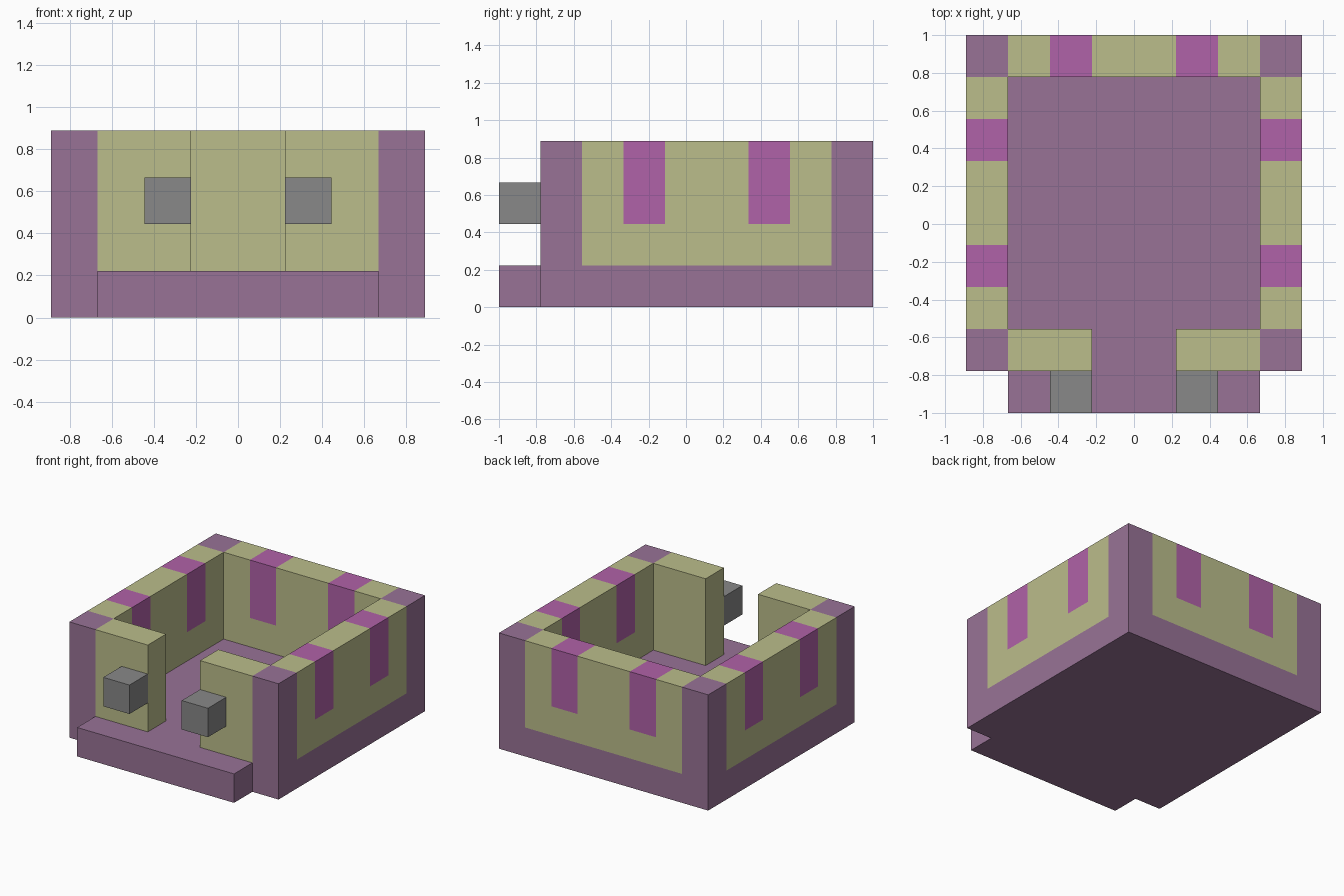
import bpy
import bmesh
from mathutils import Vector

U = 2 / 9  # one block of the model's grid

cube = bpy.data.objects.get("Cube")
if cube:
    bpy.data.objects.remove(cube, do_unlink=True)


def material(name, rgb):
    mat = bpy.data.materials.new(name)
    mat.use_nodes = True
    mat.diffuse_color = (*rgb, 1)
    bsdf = next(n for n in mat.node_tree.nodes if n.type == "BSDF_PRINCIPLED")
    bsdf.inputs["Base Color"].default_value = (*rgb, 1)
    return mat


purple = material("dusty purple", (0.314, 0.171, 0.305))
olive = material("pale olive", (0.497, 0.509, 0.258))
magenta = material("magenta", (0.434, 0.122, 0.392))
grey = material("grey", (0.246, 0.246, 0.246))


def finish(name, bm, *mats):
    bmesh.ops.recalc_face_normals(bm, faces=bm.faces)
    bmesh.ops.scale(bm, vec=(U, U, U), verts=bm.verts)
    mesh = bpy.data.meshes.new(name)
    bm.to_mesh(mesh)
    bm.free()
    for mat in mats:
        mesh.materials.append(mat)
    obj = bpy.data.objects.new(name, mesh)
    bpy.context.collection.objects.link(obj)


def block(lo, hi):
    """Box between two corners, in grid blocks."""
    bm = bmesh.new()
    bmesh.ops.create_cube(bm, size=1)
    lo, hi = Vector(lo), Vector(hi)
    bmesh.ops.scale(bm, vec=hi - lo, verts=bm.verts)
    bmesh.ops.translate(bm, vec=(lo + hi) / 2, verts=bm.verts)
    return bm


def windowed_wall(name, lo, hi, axis, starts):
    """Wall with block-wide windows along an axis, open to the wall top."""
    bm = block(lo, hi)
    cuts = [(2, 2)] + [(axis, s + d) for s in starts for d in (0, 1)]
    for ax, at in cuts:
        co, no = Vector(), Vector()
        co[ax], no[ax] = at, 1
        bmesh.ops.bisect_plane(bm, geom=bm.verts[:] + bm.edges[:] + bm.faces[:],
                               plane_co=co, plane_no=no)
    for face in bm.faces:
        c = face.calc_center_median()
        if c.z > 2 and any(s < c[axis] < s + 1 for s in starts):
            face.material_index = 1
    finish(name, bm, olive, magenta)


# Floor slab with the front step, extruded from one outline
half = [(3, -4.5), (3, -3.5), (4, -3.5), (4, 4.5)]
outline = half + [(-x, y) for x, y in reversed(half)]
bm = bmesh.new()
base = bm.faces.new([bm.verts.new((x, y, 0)) for x, y in outline])
top = bmesh.ops.extrude_face_region(bm, geom=[base], use_keep_orig=True)["geom"]
bmesh.ops.translate(bm, vec=(0, 0, 1),
                    verts=[v for v in top if isinstance(v, bmesh.types.BMVert)])
finish("floor", bm, purple)

# Back wall
windowed_wall("back_wall", (-3, 3.5, 1), (3, 4.5, 4), 0, (-2, 1))

# Parts repeated on both sides
for side, x in (("right", -3.5), ("left", 3.5)):
    windowed_wall(side + "_wall", (x - .5, -2.5, 1), (x + .5, 3.5, 4), 1, (-1.5, 1.5))
    for end, y in (("front", -3), ("back", 4)):
        finish(f"{end}_{side}_post",
               block((x - .5, y - .5, 1), (x + .5, y + .5, 4)), purple)
    s = 1 if x > 0 else -1
    finish(f"front_{side}_wall",
           block((2 * s - 1, -3.5, 1), (2 * s + 1, -2.5, 4)), olive)
    finish(f"front_{side}_lamp",
           block((1.5 * s - .5, -4.5, 2), (1.5 * s + .5, -3.5, 3)), grey)
